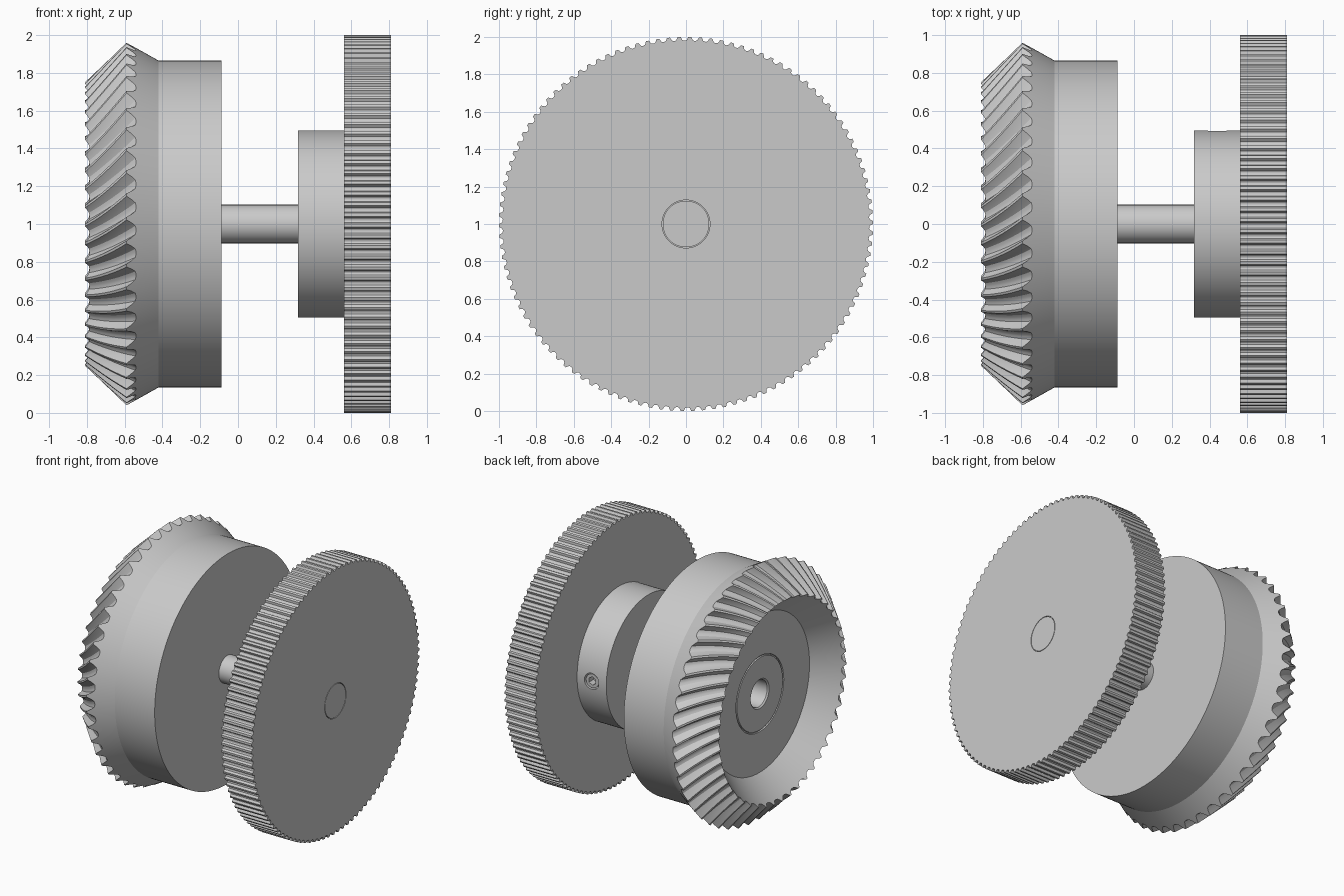
import bpy, bmesh, math
from mathutils import Vector, Matrix

cube = bpy.data.objects.get("Cube")
if cube:
    bpy.data.objects.remove(cube, do_unlink=True)

steel = bpy.data.materials.new("grey_steel")
steel.use_nodes = True
steel.diffuse_color = (0.59, 0.59, 0.59, 1)
steel.node_tree.nodes["Principled BSDF"].inputs["Base Color"].default_value = (0.59, 0.59, 0.59, 1)

AXIS_Z = 1.0


def finish(obj):
    bpy.ops.object.select_all(action="DESELECT")
    obj.select_set(True)
    bpy.context.view_layer.objects.active = obj
    bpy.ops.object.shade_smooth_by_angle(angle=math.radians(26))


def ring(x, r, n, tooth=None, twist=0.0):
    """Points around the x axis; tooth(i) may return its own (x, r)."""
    points = []
    for i in range(n):
        px, pr = tooth(i) if tooth else (x, r)
        a = 2 * math.pi * i / n + twist
        points.append(Vector((px, pr * math.cos(a), pr * math.sin(a) + AXIS_Z)))
    return points


def loft(name, rings):
    """Skin a list of rings and cap both ends."""
    bm = bmesh.new()
    loops = [[bm.verts.new(p) for p in points] for points in rings]
    n = len(loops[0])
    for a, b in zip(loops, loops[1:]):
        for i in range(n):
            j = (i + 1) % n
            bm.faces.new((a[i], a[j], b[j], b[i]))
    bm.faces.new(loops[0])
    bm.faces.new(loops[-1])
    bmesh.ops.recalc_face_normals(bm, faces=bm.faces)
    mesh = bpy.data.meshes.new(name)
    bm.to_mesh(mesh)
    bm.free()
    mesh.materials.append(steel)
    obj = bpy.data.objects.new(name, mesh)
    bpy.context.collection.objects.link(obj)
    finish(obj)
    return obj


def peg(name, sides, radius, y0, y1, x):
    """Solid prism lying along y at the height of the axle."""
    bm = bmesh.new()
    turn = Matrix.Translation((x, (y0 + y1) / 2, AXIS_Z)) @ Matrix.Rotation(math.pi / 2, 4, "X")
    bmesh.ops.create_cone(bm, cap_ends=True, segments=sides, radius1=radius,
                          radius2=radius, depth=y1 - y0, matrix=turn)
    mesh = bpy.data.meshes.new(name)
    bm.to_mesh(mesh)
    bm.free()
    mesh.materials.append(steel)
    obj = bpy.data.objects.new(name, mesh)
    bpy.context.collection.objects.link(obj)
    return obj


def cut(target, cutter):
    cutter.hide_render = True
    mod = target.modifiers.new("cut", "BOOLEAN")
    mod.operation = "DIFFERENCE"
    mod.solver = "EXACT"
    mod.object = cutter
    bpy.context.view_layer.objects.active = target
    bpy.ops.object.modifier_apply(modifier=mod.name)
    bpy.data.objects.remove(cutter, do_unlink=True)
    finish(target)


# Spiral bevel gear: recessed face, curved teeth, back cone and drum
TEETH, SPIRAL, STEPS = 48, 0.17, 10
GROOVE = (0, 0, 0.55, 0.92, 1, 1, 0.92, 0.55)
N = TEETH * len(GROOVE)
toe_tip, toe_root = Vector((-0.81, 0.75)), Vector((-0.787, 0.731))
heel_tip, heel_root = Vector((-0.59, 0.96)), Vector((-0.54, 0.932))


def bevel_tooth(t):
    tip, root = toe_tip.lerp(heel_tip, t), toe_root.lerp(heel_root, t)
    return lambda i: tip.lerp(root, GROOVE[i % len(GROOVE)])


inner = [(-0.40, 0.1), (-0.605, 0.1), (-0.615, 0.11), (-0.615, 0.272), (-0.605, 0.274),
         (-0.605, 0.282), (-0.615, 0.284), (-0.615, 0.59)]
rings = [ring(x, r, N) for x, r in inner]
for k in range(STEPS + 1):
    t = k / STEPS
    rings.append(ring(0, 0, N, bevel_tooth(t), -SPIRAL * t))
rings += [ring(x, r, N, None, -SPIRAL) for x, r in [(-0.42, 0.865), (-0.088, 0.865)]]
loft("bevel_gear", rings)

# Spur gear with a fine groove around the axle end
SPUR = (0, 0, 0, 0.8, 1, 1, 0.8)
M = 110 * len(SPUR)


def spur_tooth(x):
    return lambda i: (x, 1.0 - 0.02 * SPUR[i % len(SPUR)])


rings = [ring(x, r, M) for x, r in [(0.81, 0.124), (0.80, 0.124), (0.80, 0.128), (0.81, 0.128)]]
rings += [ring(0, 0, M, spur_tooth(x)) for x in (0.81, 0.56)]
loft("spur_gear", rings)

# Axle between the two gears
loft("axle", [ring(x, 0.102, 64) for x in (-0.2, 0.4)])

# Hub with a set screw on its back side
hub = loft("spur_hub", [ring(x, 0.495, 128) for x in (0.317, 0.57)])
cut(hub, peg("screw_hole", 32, 0.06, 0.40, 0.6, 0.44))
screw = peg("set_screw", 32, 0.052, 0.39, 0.485, 0.44)
cut(screw, peg("hex_socket", 6, 0.032, 0.43, 0.6, 0.44))
